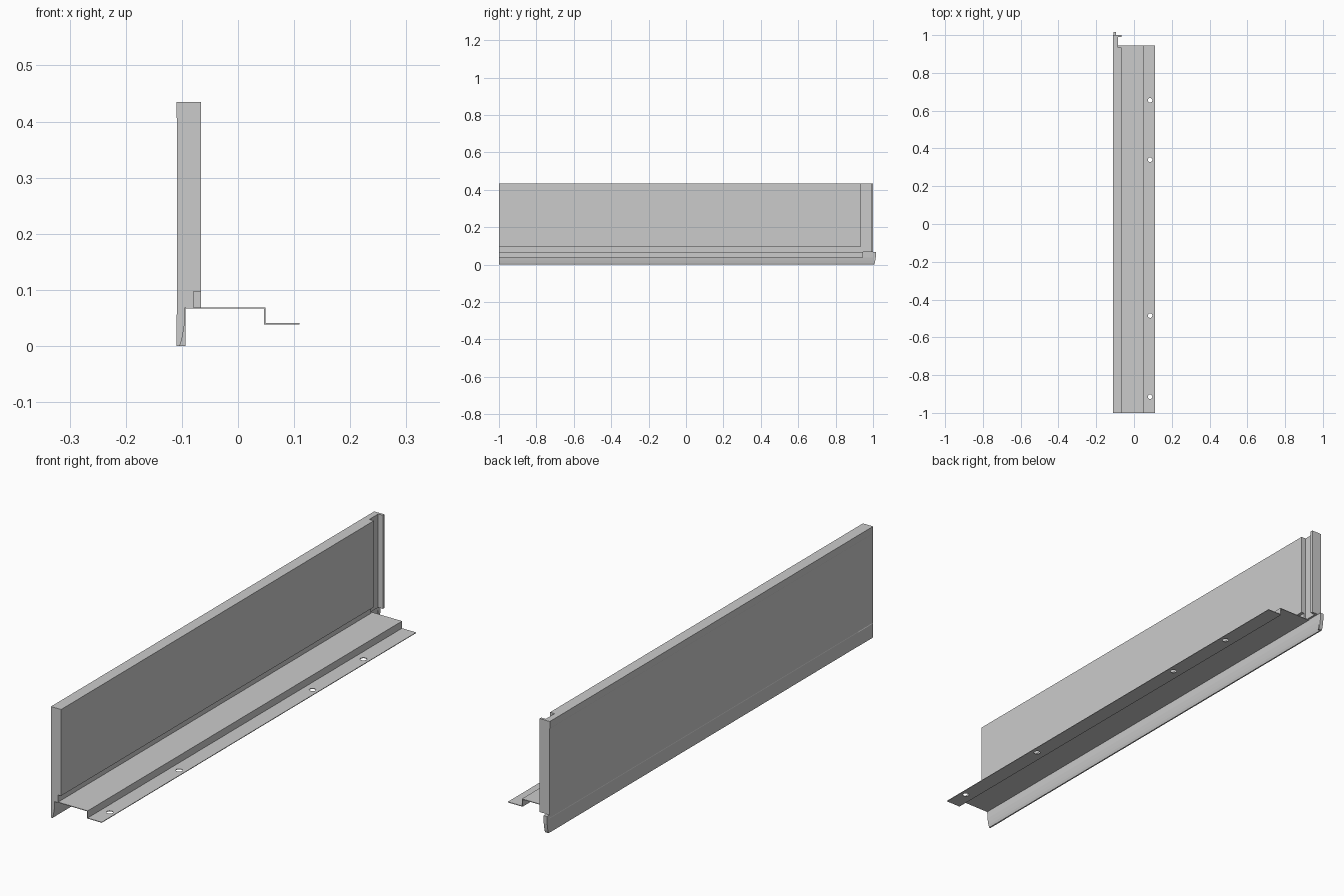
import bpy, bmesh
from mathutils import Vector

if "Cube" in bpy.data.objects:
    bpy.data.objects.remove(bpy.data.objects["Cube"])


def extrude(name, pts, a, b, axis='Y'):
    """Extrude a closed profile: (x, z) along Y, or (y, z) along X."""
    def place(p, t):
        return Vector((p[0], t, p[1])) if axis == 'Y' else Vector((t, p[0], p[1]))
    bm = bmesh.new()
    lo = [bm.verts.new(place(p, a)) for p in pts]
    hi = [bm.verts.new(place(p, b)) for p in pts]
    bm.faces.new(lo)
    bm.faces.new(hi[::-1])
    n = len(pts)
    for i in range(n):
        j = (i + 1) % n
        bm.faces.new((lo[j], lo[i], hi[i], hi[j]))
    bmesh.ops.recalc_face_normals(bm, faces=bm.faces)
    me = bpy.data.meshes.new(name)
    bm.to_mesh(me)
    bm.free()
    ob = bpy.data.objects.new(name, me)
    bpy.context.collection.objects.link(ob)
    return ob


OUT, FACE, INNER = -0.11, -0.1088, -0.066
BASE, LEDGE, TOP, END = 0.069, 0.097, 0.435, 0.935

# Main panel with a shallow recessed outer face and a stepped inner foot
outer = [(OUT, TOP), (OUT, 0.408), (FACE, 0.406), (FACE, BASE)]
extrude("panel", outer + [(-0.079, BASE), (-0.079, LEDGE),
                          (INNER, LEDGE), (INNER, TOP)], -1, END)

# Thin wall behind the end channel, and the lip closing the channel
extrude("channel_wall", outer + [(-0.086, BASE), (-0.086, TOP)], END, 0.99)
extrude("end_lip", outer + [(INNER, BASE), (INNER, TOP)], 0.99, 1.0)

# Tapered drip skirt: raised tab at the front, then the long run
taper = [(-0.094, BASE), (-0.0955, 0.038), (-0.098, 0.022), (-0.1005, 0.01), (-0.104, 0)]
for name, x, a, b in (("skirt_tab", OUT, -1, -0.907), ("skirt", -0.1094, -0.907, 1.0)):
    extrude(name, [(x, 0), (x, 0.055), (FACE, 0.057), (FACE, BASE)] + taper, a, b)

# Skirt return turning the corner at the far end
extrude("skirt_return", [(1, 0), (1, BASE)] + [(1 + x - OUT, z) for x, z in
        [(-0.094, BASE), (-0.0955, 0.038), (-0.098, 0.022), (-0.1005, 0.01), (-0.104, 0)]],
        -0.109, -0.094, 'X')

# Folded sheet bracket
t = 0.0025
bracket = extrude("mounting_bracket", [
    (-0.094, BASE), (0.049, BASE), (0.049, 0.041), (0.11, 0.041),
    (0.11, 0.041 - t), (0.049 - t, 0.041 - t), (0.049 - t, BASE - t),
    (-0.094, BASE - t)], -1, 0.945)

# Screw holes through the lower flange
bm = bmesh.new()
for y in (-0.915, -0.485, 0.34, 0.655):
    ret = bmesh.ops.create_cone(bm, cap_ends=True, segments=24, radius1=0.012,
                                radius2=0.012, depth=0.03)
    bmesh.ops.translate(bm, verts=ret["verts"], vec=(0.085, y, 0.04))
me = bpy.data.meshes.new("hole_cutter")
bm.to_mesh(me)
bm.free()
cutter = bpy.data.objects.new("hole_cutter", me)
bpy.context.collection.objects.link(cutter)
cutter.hide_render = True
mod = bracket.modifiers.new("holes", 'BOOLEAN')
mod.operation = 'DIFFERENCE'
mod.solver = 'EXACT'
mod.object = cutter
bpy.context.view_layer.objects.active = bracket
bpy.ops.object.modifier_apply(modifier="holes")
bpy.data.objects.remove(cutter)
